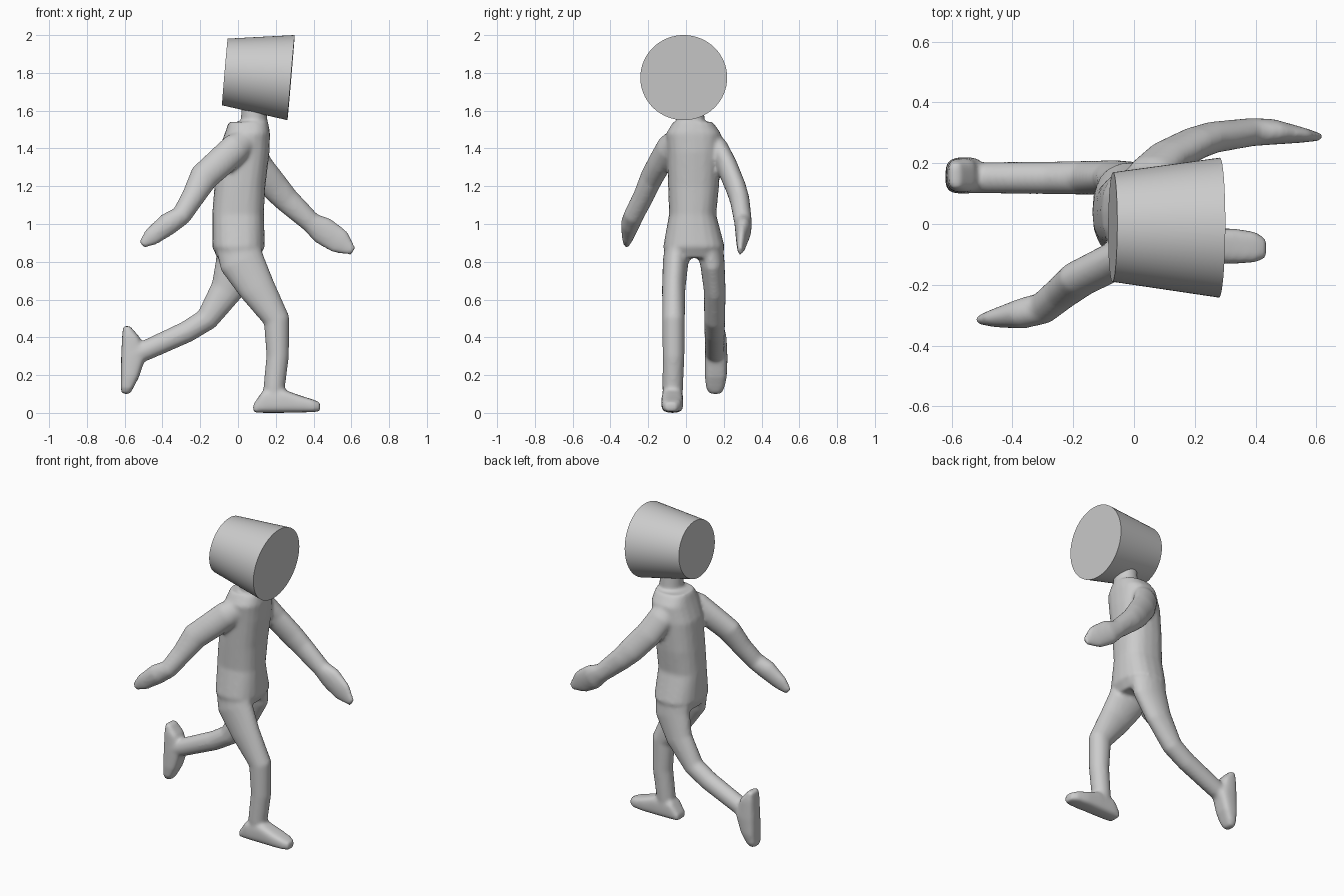
import bpy, bmesh
from math import cos, sin, pi, copysign
from mathutils import Vector


def loft(bm, rows, axis=None, power=1.0, sides=20):
    """Closed tube through rows of (x, y, z, half depth, half width along y)."""
    pts = [Vector(r[:3]) for r in rows]
    rings = []
    for i, r in enumerate(rows):
        t = Vector(axis) if axis else pts[min(i + 1, len(pts) - 1)] - pts[max(i - 1, 0)]
        t.normalize()
        side = (Vector((0, 1, 0)) - t * t.y).normalized()
        deep = side.cross(t)
        ring = []
        for k in range(sides):
            a = 2 * pi * k / sides
            c = copysign(abs(cos(a)) ** power, cos(a))
            s = copysign(abs(sin(a)) ** power, sin(a))
            ring.append(bm.verts.new(pts[i] + deep * c * r[3] + side * s * r[4]))
        rings.append(ring)
    faces = []
    for a, b in zip(rings, rings[1:]):
        for k in range(sides):
            j = (k + 1) % sides
            faces.append(bm.faces.new((a[k], a[j], b[j], b[k])))
    faces += [bm.faces.new(rings[0][::-1]), bm.faces.new(rings[-1])]
    bmesh.ops.recalc_face_normals(bm, faces=faces)


def make_object(name, bm):
    me = bpy.data.meshes.new(name)
    bm.to_mesh(me)
    bm.free()
    ob = bpy.data.objects.new(name, me)
    bpy.context.collection.objects.link(ob)
    bpy.ops.object.select_all(action='DESELECT')
    ob.select_set(True)
    bpy.context.view_layer.objects.active = ob
    return ob


bm = bmesh.new()
UP, ALONG = (0, 0, 1), (1, 0, 0)

# Torso
loft(bm, [(0.00, 0.042, 0.82, 0.11, 0.15), (0.003, 0.042, 0.88, 0.14, 0.163),
          (0.00, 0.035, 1.05, 0.137, 0.125), (0.01, 0.04, 1.20, 0.135, 0.135),
          (0.03, 0.042, 1.38, 0.137, 0.142), (0.05, 0.04, 1.48, 0.12, 0.145),
          (0.055, 0.037, 1.54, 0.105, 0.105)], UP, 0.8)
# Neck
loft(bm, [(0.08, 0.025, 1.45, 0.08, 0.085), (0.085, 0.025, 1.545, 0.07, 0.075),
          (0.085, 0.02, 1.70, 0.065, 0.07)], UP)

# Standing leg and foot
loft(bm, [(0.00, -0.035, 0.90, 0.12, 0.075), (0.02, -0.055, 0.80, 0.12, 0.068),
          (0.10, -0.065, 0.66, 0.098, 0.062), (0.205, -0.066, 0.49, 0.07, 0.06),
          (0.21, -0.066, 0.30, 0.06, 0.058), (0.192, -0.07, 0.14, 0.057, 0.055),
          (0.19, -0.07, 0.06, 0.057, 0.053)])
loft(bm, [(0.08, -0.07, 0.022, 0.02, 0.043), (0.13, -0.072, 0.058, 0.058, 0.055),
          (0.24, -0.072, 0.062, 0.062, 0.058), (0.33, -0.073, 0.047, 0.045, 0.058),
          (0.40, -0.076, 0.037, 0.033, 0.05), (0.435, -0.08, 0.032, 0.023, 0.03)],
     ALONG, 0.6)

# Trailing leg and foot
loft(bm, [(0.00, 0.12, 0.90, 0.12, 0.075), (-0.005, 0.14, 0.79, 0.115, 0.065),
          (-0.06, 0.152, 0.65, 0.088, 0.058), (-0.165, 0.152, 0.495, 0.062, 0.056),
          (-0.27, 0.152, 0.43, 0.058, 0.054), (-0.49, 0.152, 0.33, 0.054, 0.052),
          (-0.56, 0.152, 0.305, 0.054, 0.052)])
loft(bm, [(-0.59, 0.16, 0.46, 0.018, 0.043), (-0.567, 0.16, 0.40, 0.047, 0.055),
          (-0.555, 0.16, 0.29, 0.064, 0.06), (-0.572, 0.158, 0.19, 0.048, 0.058),
          (-0.588, 0.155, 0.13, 0.033, 0.048), (-0.594, 0.155, 0.10, 0.021, 0.03)],
     UP, 0.6)

# Backward arm with hand
loft(bm, [(0.05, -0.06, 1.45, 0.06, 0.045), (-0.01, -0.095, 1.405, 0.08, 0.06),
          (-0.09, -0.135, 1.33, 0.08, 0.062), (-0.18, -0.18, 1.25, 0.078, 0.06),
          (-0.24, -0.228, 1.14, 0.061, 0.055), (-0.30, -0.277, 1.045, 0.054, 0.053),
          (-0.37, -0.295, 1.00, 0.06, 0.05), (-0.46, -0.31, 0.93, 0.048, 0.03),
          (-0.51, -0.315, 0.89, 0.022, 0.015)])
# Forward arm with hand
loft(bm, [(0.03, 0.12, 1.47, 0.06, 0.045), (0.055, 0.17, 1.40, 0.08, 0.055),
          (0.11, 0.22, 1.30, 0.08, 0.055), (0.20, 0.265, 1.19, 0.076, 0.054),
          (0.26, 0.285, 1.125, 0.068, 0.052), (0.385, 0.302, 1.01, 0.055, 0.047),
          (0.45, 0.303, 0.965, 0.075, 0.043), (0.54, 0.293, 0.905, 0.068, 0.027),
          (0.61, 0.286, 0.855, 0.024, 0.013)])

# Fuse the overlapping limbs into one soft skin
body = make_object("body", bm)
remesh = body.modifiers.new("fuse", 'REMESH')
remesh.mode = 'VOXEL'
remesh.voxel_size = 0.011
remesh.use_smooth_shade = True
soft = body.modifiers.new("soften", 'SMOOTH')
soft.factor = 0.5
soft.iterations = 6
bpy.ops.object.shade_smooth()

# Bucket-shaped head facing along x and tipped slightly down
bm = bmesh.new()
loft(bm, [(-0.07, -0.01, 1.805, 0.177, 0.18), (0.281, -0.012, 1.775, 0.226, 0.23)],
     sides=64)
make_object("head", bm)
bpy.ops.object.shade_smooth_by_angle(angle=pi / 6)
